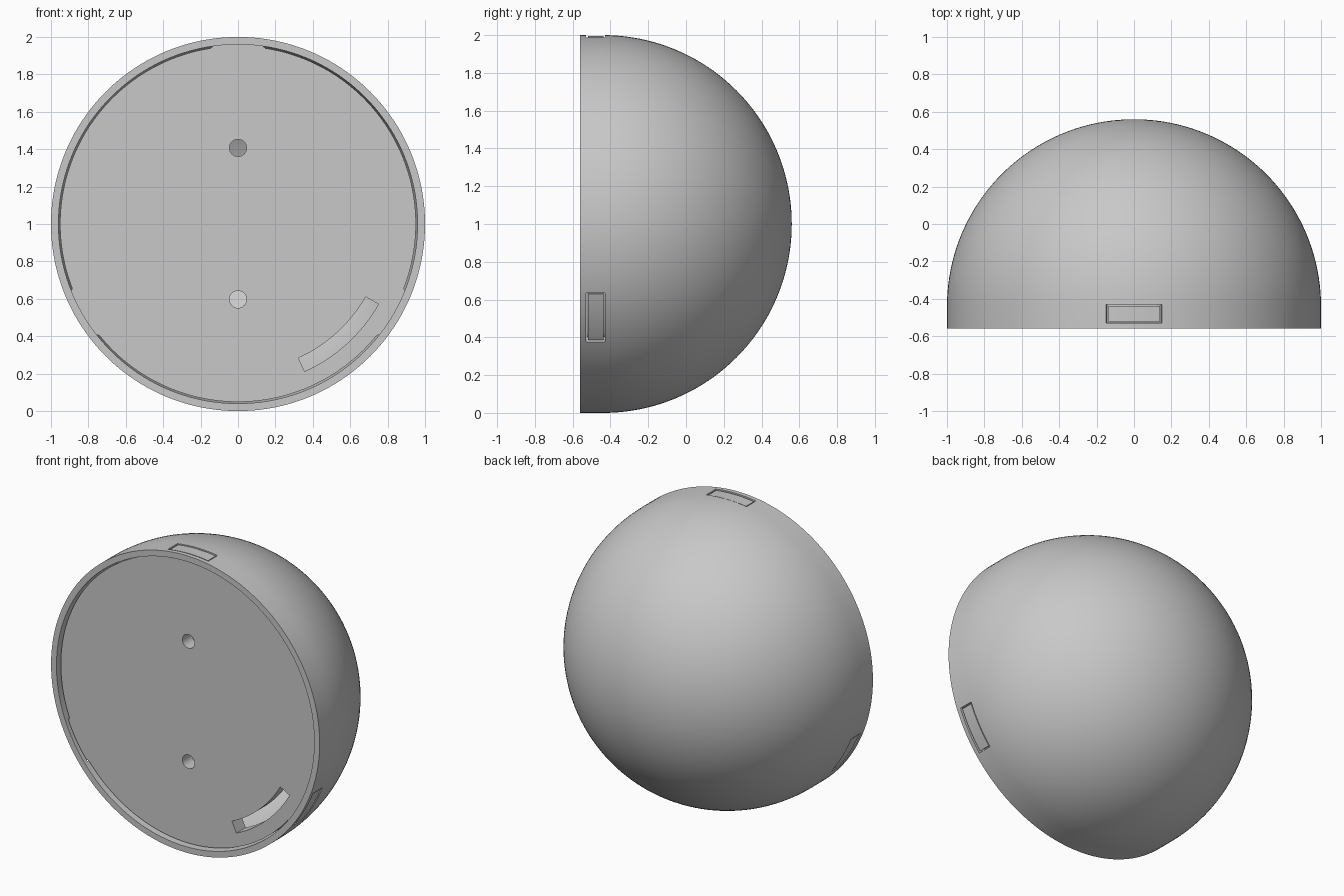
import bpy, bmesh
from math import sin, cos, pi, radians

if "Cube" in bpy.data.objects:
    bpy.data.objects.remove(bpy.data.objects["Cube"])

grey = bpy.data.materials.new("light grey")
grey.use_nodes = True
grey.diffuse_color = (0.58, 0.58, 0.58, 1)
grey.node_tree.nodes["Principled BSDF"].inputs["Base Color"].default_value = (0.58, 0.58, 0.58, 1)

RIM, EQUATOR = -0.56, -0.44                  # rim plane, dome centre
PLATE_FRONT, PLATE_BACK = -0.526, -0.428
TABS = [90, 210, 330]                        # clip directions in degrees
SEGMENTS = 160


def make(name, bm):
    bmesh.ops.recalc_face_normals(bm, faces=bm.faces)
    mesh = bpy.data.meshes.new(name)
    bm.to_mesh(mesh)
    bm.free()
    mesh.materials.append(grey)
    obj = bpy.data.objects.new(name, mesh)
    bpy.context.collection.objects.link(obj)
    return obj


def polar(r, degrees):
    return r * cos(radians(degrees)), 1 + r * sin(radians(degrees))


def prism(name, outline, y0, y1):
    """Extrude an x-z outline along y."""
    bm = bmesh.new()
    face = bm.faces.new([bm.verts.new((x, y0, z)) for x, z in outline])
    out = bmesh.ops.extrude_face_region(bm, geom=[face])["geom"]
    verts = [g for g in out if isinstance(g, bmesh.types.BMVert)]
    bmesh.ops.translate(bm, verts=verts, vec=(0, y1 - y0, 0))
    # Keep the front cap, which the extrusion may have removed
    if not face.is_valid:
        bmesh.ops.holes_fill(bm, edges=[e for e in bm.edges if e.is_boundary])
    return make(name, bm)


def sector(name, r0, r1, middle, half, y0, y1, steps=16):
    angles = [middle - half + 2 * half * i / steps for i in range(steps + 1)]
    outline = [polar(r1, a) for a in angles] + [polar(r0, a) for a in reversed(angles)]
    return prism(name, outline, y0, y1)


def activate(obj):
    bpy.ops.object.select_all(action="DESELECT")
    obj.select_set(True)
    bpy.context.view_layer.objects.active = obj


def cut(obj, cutter):
    cutter.hide_render = True
    mod = obj.modifiers.new("cut", "BOOLEAN")
    mod.operation, mod.solver, mod.object = "DIFFERENCE", "EXACT", cutter
    activate(obj)
    bpy.ops.object.modifier_apply(modifier=mod.name)
    bpy.data.objects.remove(cutter)


def smooth(obj):
    activate(obj)
    bpy.ops.object.shade_smooth_by_angle(angle=radians(30))


# Hollow dome: a short cylindrical skirt running into a hemisphere
def arc(r, steps=40):
    return [(r * cos(pi / 2 * i / steps), EQUATOR + r * sin(pi / 2 * i / steps))
            for i in range(steps + 1)]


profile = [(1, RIM)] + arc(1) + arc(0.96)[::-1] + [(0.96, RIM)]
bm = bmesh.new()
verts = [bm.verts.new((r, y, 1)) for r, y in profile]
edges = [bm.edges.new((verts[i], verts[(i + 1) % len(verts)])) for i in range(len(verts))]
# The edge lying on the axis is not part of the surface
axis_edge = [e for e in edges if all(v.co.x < 1e-5 for v in e.verts)]
bmesh.ops.delete(bm, geom=axis_edge, context="EDGES")
bmesh.ops.spin(bm, geom=bm.verts[:] + bm.edges[:], cent=(0, 0, 1), axis=(0, 1, 0),
               angle=2 * pi, steps=SEGMENTS, use_merge=True)
bmesh.ops.remove_doubles(bm, verts=bm.verts, dist=1e-4)
dome = make("dome_shell", bm)
for a in TABS:
    cut(dome, sector("slot_cutter", 0.9, 1.1, a, 8.6, -0.53, -0.43))
smooth(dome)


# Base plate: set back behind the rim, with a thin gap except beside the clips
def plate_radius(a):
    return 0.9595 if any(abs(a - t) < 8.2 for t in TABS) else 0.951


plate = prism("base_plate", [polar(plate_radius(a), a) for a in range(360)],
              PLATE_FRONT, PLATE_BACK)

# Two screw holes and a curved cable slot through the plate
for z in (1.407, 0.597):
    ring = [(0.046 * cos(2 * pi * i / 32), z + 0.046 * sin(2 * pi * i / 32)) for i in range(32)]
    cut(plate, prism("hole_cutter", ring, -0.7, 0))
cut(plate, sector("cable_slot_cutter", 0.786, 0.865, -47.7, 18, -0.7, 0))
smooth(plate)

# Clips that snap into the slots of the dome
for name, a in zip(("top", "right", "left"), TABS):
    smooth(sector(name + "_clip", 0.92, 0.996, a, 8.1, -0.52, -0.438))
